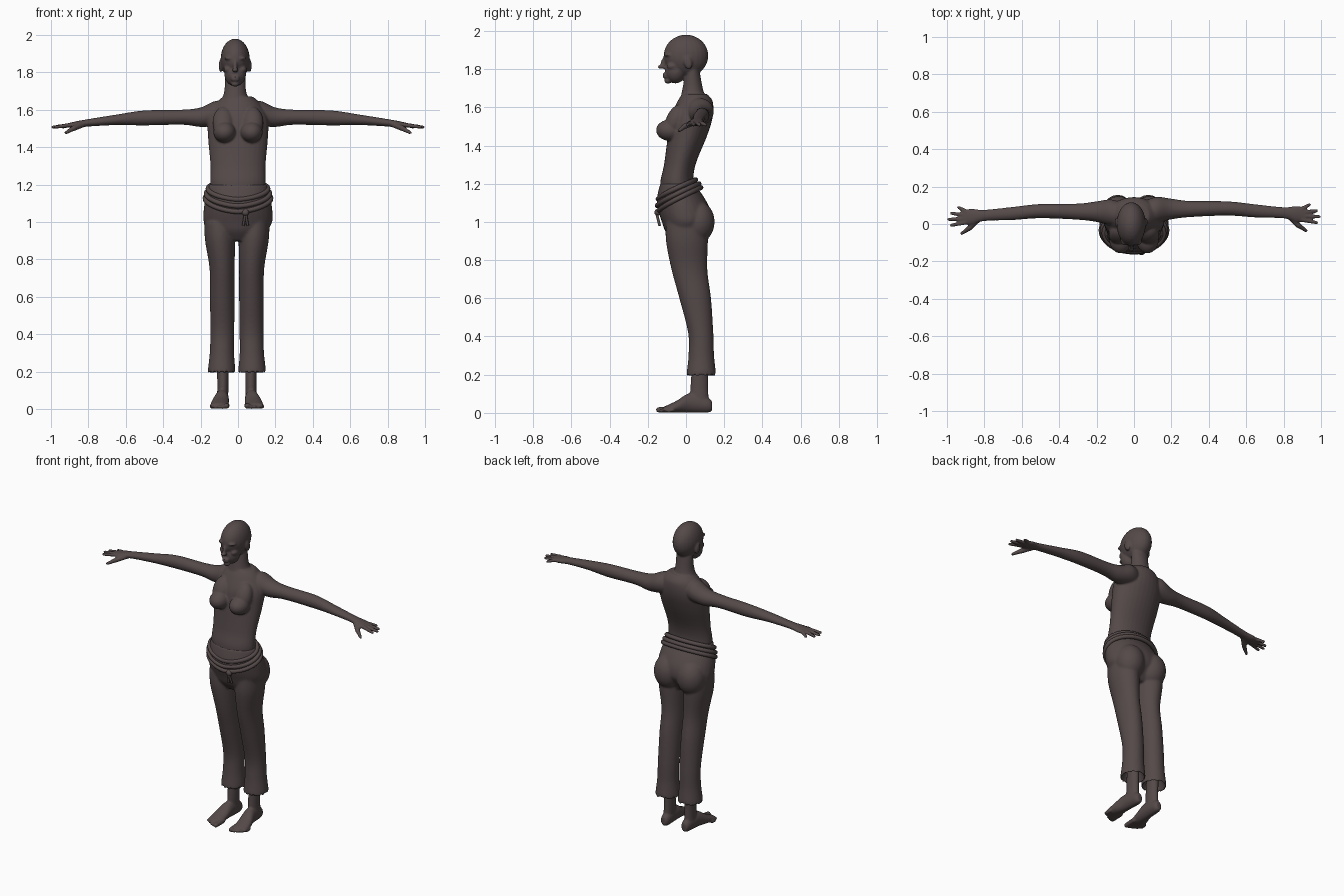
import bpy, bmesh, math
from mathutils import Vector, Matrix

cube = bpy.data.objects.get("Cube")
if cube:
    bpy.data.objects.remove(cube, do_unlink=True)

color = (.09, .067, .067, 1)
material = bpy.data.materials.new("dark brown")
material.use_nodes = True
material.diffuse_color = color
material.node_tree.nodes["Principled BSDF"].inputs["Base Color"].default_value = color


def spline(rows, steps=5):
    """Smooth a list of section tuples with cubic segments."""
    rows = [Vector(row) for row in rows]
    result = []
    for i in range(len(rows) - 1):
        start, end = rows[i], rows[i + 1]
        before = rows[max(i - 1, 0)]
        after = rows[min(i + 2, len(rows) - 1)]
        slope_in, slope_out = (end - before) / 2, (after - start) / 2
        for k in range(steps):
            t = k / steps
            ease = t * t * (3 - 2 * t)
            result.append(start.lerp(end, ease) + slope_in * t * (1 - t) ** 2
                          - slope_out * t * t * (1 - t))
    return result + [rows[-1]]


def loft(bm, axis, rows, side=1, shift=(0, 0, 0), count=32):
    """Elliptical sections: position, two centres, two radii."""
    rings = []
    for position, centre_a, centre_b, radius_a, radius_b in spline(rows):
        ring = []
        for k in range(count):
            angle = math.tau * k / count
            a = centre_a + radius_a * math.cos(angle)
            b = centre_b + radius_b * math.sin(angle)
            x, y, z = {"x": (position, a, b), "y": (a, position, b), "z": (a, b, position)}[axis]
            ring.append(bm.verts.new(Vector((side * x, y, z)) + Vector(shift)))
        rings.append(ring)
    for lower, upper in zip(rings, rings[1:]):
        for k in range(count):
            following = (k + 1) % count
            bm.faces.new((lower[k], lower[following], upper[following], upper[k]))
    bm.faces.new(rings[0])
    bm.faces.new(rings[-1])


def front_back(rows):
    """Turn (height, front, back, half width) into loft sections."""
    return [(z, 0, (front + back) / 2, width, (back - front) / 2) for z, front, back, width in rows]


def blob(bm, centre, radii, tilt=0):
    matrix = (Matrix.Translation(centre) @ Matrix.Rotation(tilt, 4, "X")
              @ Matrix.Diagonal((*radii, 1)))
    bmesh.ops.create_uvsphere(bm, u_segments=24, v_segments=16, radius=1, matrix=matrix)


def digit(bm, start, end, radius, tip_radius):
    """Tapered rod with round ends, for fingers and toes."""
    start, end = Vector(start), Vector(end)
    direction = end - start
    turn = direction.to_track_quat("Z", "Y").to_matrix().to_4x4()
    bmesh.ops.create_cone(bm, cap_ends=True, segments=16, radius1=radius, radius2=tip_radius,
                          depth=direction.length,
                          matrix=Matrix.Translation((start + end) / 2) @ turn)
    blob(bm, start, [radius] * 3)
    blob(bm, end, [tip_radius] * 3)


def finish(bm, name, voxel, smoothing):
    """Blend the overlapping volumes into one smooth surface."""
    bmesh.ops.recalc_face_normals(bm, faces=bm.faces)
    mesh = bpy.data.meshes.new(name)
    bm.to_mesh(mesh)
    bm.free()
    mesh.materials.append(material)
    mesh.shade_smooth()
    part = bpy.data.objects.new(name, mesh)
    bpy.context.collection.objects.link(part)
    remesh = part.modifiers.new("blend", "REMESH")
    remesh.mode = "VOXEL"
    remesh.voxel_size = voxel
    remesh.use_smooth_shade = True
    soften = part.modifiers.new("soften", "SMOOTH")
    soften.factor = .5
    soften.iterations = smoothing


# Torso and neck
body = bmesh.new()
head_x = -.015
loft(body, "z", front_back([
    (1.1, -.12, .07, .14), (1.2, -.135, .04, .148), (1.3, -.115, .05, .147),
    (1.45, -.095, .11, .16), (1.55, -.08, .14, .16), (1.63, -.045, .14, .12),
    (1.67, -.02, .11, .08)]))
loft(body, "z", front_back([
    (1.6, -.04, .12, .1), (1.69, -.02, .09, .06), (1.8, 0, .07, .055)]), shift=(head_x, 0, 0))

# Head with nose, lips and chin
blob(body, (head_x, 0, 1.87), (.078, .117, .11))
blob(body, (head_x, -.055, 1.79), (.058, .055, .065))
blob(body, (head_x, -.115, 1.835), (.011, .017, .036), -.35)
blob(body, (head_x, -.127, 1.812), (.016, .021, .011))
for lip_z in (1.773, 1.76):
    blob(body, (head_x, -.108, lip_z), (.024, .015, .007))
blob(body, (head_x, -.095, 1.738), (.022, .018, .015))

# Paired brows, cheeks, ears and breasts
for side in (-1, 1):
    blob(body, (head_x + side * .033, -.09, 1.875), (.026, .026, .009))
    blob(body, (head_x + side * .04, -.07, 1.815), (.022, .03, .02))
    blob(body, (head_x + side * .077, .01, 1.835), (.011, .022, .036), .25)
    blob(body, (side * .072, -.083, 1.48), (.06, .074, .056))
    blob(body, (side * .078, -.055, 1.53), (.058, .05, .09), -.4)

# Arms and hands, the right one slightly further forward
for side, offset in ((1, 0), (-1, -.014)):
    loft(body, "x", [
        (.05, .06, 1.58, .06, .06), (.12, .075, 1.58, .07, .067), (.2, .08, 1.56, .055, .052),
        (.3, .08, 1.56, .043, .04), (.5, .083, 1.556, .038, .04), (.65, .07, 1.546, .035, .028),
        (.8, .06, 1.53, .03, .02), (.87, .053, 1.52, .043, .017), (.92, .052, 1.515, .036, .01)],
        side, (0, offset, 0))
    for finger in range(4):
        spread = 1.5 - finger
        knuckle = (side * .9, .052 + spread * .02 + offset, 1.518)
        reach = .99 - .013 * (finger - 2) ** 2
        tip = (side * reach, .055 + spread * .032 + offset, 1.507)
        digit(body, knuckle, tip, .012, .009)
    thumb_joint = (side * .88, -.008 + offset, 1.5)
    digit(body, (side * .83, .04 + offset, 1.52), thumb_joint, .015, .015)
    digit(body, thumb_joint, (side * .92, -.036 + offset, 1.477), .014, .009)

# Ankles, feet and toes
leg_shift = (-.006, 0, 0)
for side in (-1, 1):
    loft(body, "z", [
        (.35, .078, .08, .034, .04), (.15, .075, .07, .03, .046), (.04, .077, .07, .03, .05)],
        side, leg_shift)
    loft(body, "y", [
        (.137, .075, .035, .018, .025), (.11, .075, .042, .03, .041), (.02, .08, .052, .037, .051),
        (-.05, .09, .032, .047, .031), (-.12, .095, .016, .046, .014)], side, leg_shift)
    for toe in range(5):
        radius = .011 if toe else .016
        x = side * (.055 + toe * .02) + leg_shift[0]
        tip_y = -.143 + .003 * toe * toe
        digit(body, (x, -.07, radius + .003), (x, tip_y, radius), radius, radius * .9)
finish(body, "body", .0058, 4)

# Trousers: hips, buttocks and flared legs with hollow cuffs
trousers = bmesh.new()
loft(trousers, "z", front_back([
    (.9, -.07, .07, .09), (.95, -.108, .1, .15), (1, -.126, .13, .183),
    (1.06, -.146, .127, .184), (1.12, -.153, .1, .175), (1.2, -.135, .045, .155)]))
for side in (-1, 1):
    blob(trousers, (side * .083, .06, 1), (.09, .09, .11))
    loft(trousers, "z", [
        (.26, .08, .08, .04, .05), (.19, .082, .08, .073, .077), (.3, .08, .08, .065, .067),
        (.42, .078, .077, .064, .066), (.6, .078, .048, .066, .083), (.75, .079, .018, .067, .094),
        (.9, .09, .005, .08, .11), (1, .095, .005, .08, .11)], side, leg_shift)
finish(trousers, "trousers", .0075, 5)


def rope(name, points, radius, cyclic):
    curve = bpy.data.curves.new(name, "CURVE")
    curve.dimensions = "3D"
    curve.bevel_depth = radius
    curve.use_fill_caps = True
    path = curve.splines.new("POLY")
    path.points.add(len(points) - 1)
    for point, place in zip(path.points, points):
        point.co = (*place, 1)
    path.use_cyclic_u = cyclic
    curve.materials.append(material)
    bpy.context.collection.objects.link(bpy.data.objects.new(name, curve))


def hoop(name, front, back, low, high, width):
    """Closed rope around the waist, dipping toward the front."""
    points = []
    for k in range(64):
        angle = math.tau * k / 64
        rear = (1 + math.sin(angle)) / 2
        points.append((width * math.cos(angle), front + (back - front) * rear,
                       low + (high - low) * rear ** .8))
    rope(name, points, .013, True)


# Waistband and belt
hoop("waistband", -.146, .05, 1.12, 1.22, .16)
hoop("upper_belt", -.15, .068, 1.085, 1.2, .17)
hoop("lower_belt", -.146, .078, 1.055, 1.18, .176)

# Belt knot with two hanging ends
knot = bmesh.new()
blob(knot, (.04, -.15, 1.05), (.02, .016, .018))
finish(knot, "belt_knot", .004, 2)
for side in (-1, 1):
    rope("belt_end", [(.04, -.155, 1.05), (.04 + side * .012, -.138, .98)], .007, False)
